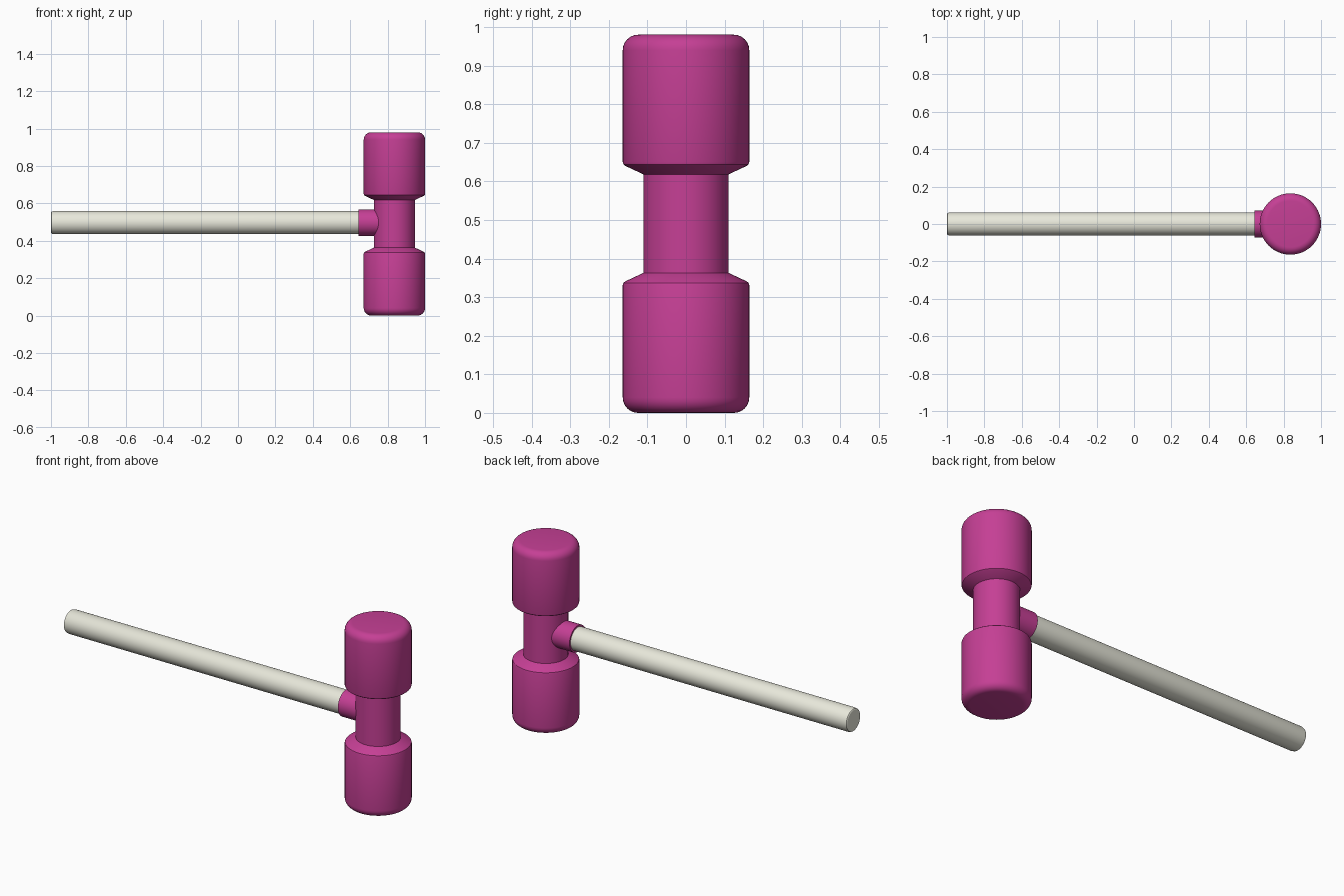
import bpy, bmesh
from math import sin, cos, pi, radians
from mathutils import Matrix

if "Cube" in bpy.data.objects:
    bpy.data.objects.remove(bpy.data.objects["Cube"])


def material(name, color):
    m = bpy.data.materials.new(name)
    m.diffuse_color = color
    m.use_nodes = True
    m.node_tree.nodes["Principled BSDF"].inputs["Base Color"].default_value = m.diffuse_color
    return m


def lathe(name, profile, matrix, mat, sides=64):
    """Revolve (radius, height) points around local z, capping both ends."""
    bm = bmesh.new()
    rings = [[bm.verts.new((r * cos(2 * pi * i / sides), r * sin(2 * pi * i / sides), h))
              for i in range(sides)] for r, h in profile]
    for a, b in zip(rings, rings[1:]):
        for i in range(sides):
            j = (i + 1) % sides
            bm.faces.new((a[i], a[j], b[j], b[i]))
    bm.faces.new(rings[0][::-1])
    bm.faces.new(rings[-1])
    bm.transform(matrix)
    bmesh.ops.recalc_face_normals(bm, faces=bm.faces)
    me = bpy.data.meshes.new(name)
    bm.to_mesh(me)
    bm.free()
    ob = bpy.data.objects.new(name, me)
    bpy.context.collection.objects.link(ob)
    me.materials.append(mat)
    bpy.context.view_layer.objects.active = ob
    ob.select_set(True)
    bpy.ops.object.shade_smooth_by_angle(angle=radians(24))
    ob.select_set(False)
    return ob


pink = material("pink_plastic", (0.56, 0.05, 0.30, 1))
cream = material("cream_wood", (0.80, 0.80, 0.70, 1))

HEAD_X, AXIS_Z, R, NECK = 0.836, 0.497, 0.164, 0.11
TOP, ROUND = 0.98, 0.04

# Head: two rounded drums joined by a narrower neck
arc = [(R - ROUND + ROUND * sin(pi / 2 * k / 6), ROUND - ROUND * cos(pi / 2 * k / 6))
       for k in range(7)]
head = arc + [(R, 0.331), (R - 0.002, 0.337), (R - 0.007, 0.341), (NECK, 0.363)]
head += [(NECK, 0.618), (R - 0.007, 0.640), (R - 0.002, 0.644), (R, 0.650)]
head += [(r, TOP - h) for r, h in reversed(arc)]
lathe("mallet_head", head, Matrix.Translation((HEAD_X, 0, 0)), pink)

# Collar and handle lie along x
along_x = Matrix.Translation((0, 0, AXIS_Z)) @ Matrix.Rotation(pi / 2, 4, 'Y')
lathe("handle_collar", [(0.071, 0.645), (0.071, 0.80)], along_x, pink)
lathe("handle", [(0.054, -1.0), (0.059, -0.997), (0.062, -0.985), (0.062, 0.70)],
      along_x, cream)
